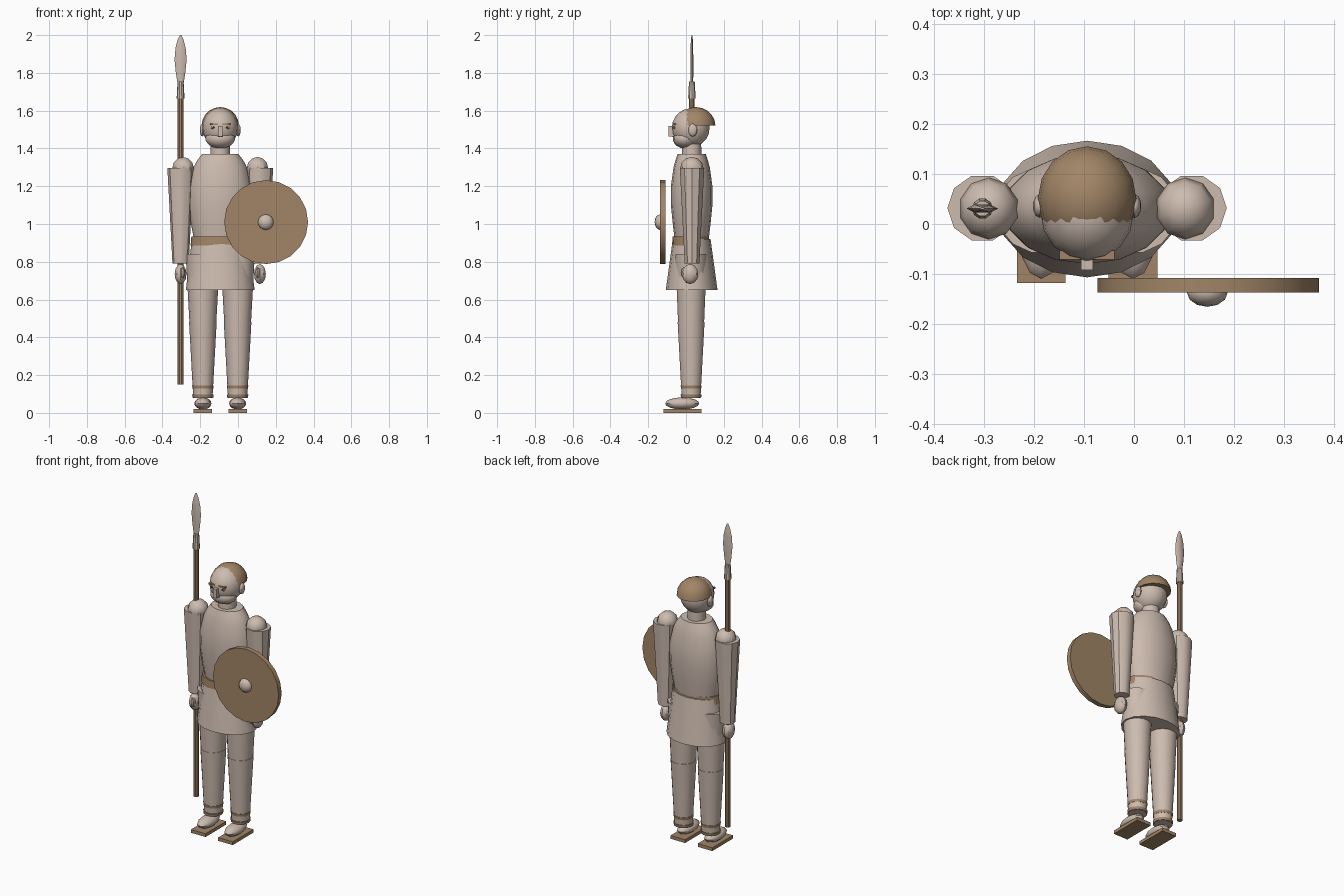
import bpy, bmesh
from math import pi, cos, sin, radians
from mathutils import Matrix, Vector

if "Cube" in bpy.data.objects:
    bpy.data.objects.remove(bpy.data.objects["Cube"])


def material(name, rgb):
    m = bpy.data.materials.new(name)
    m.use_nodes = True
    m.diffuse_color = (*rgb, 1)
    m.node_tree.nodes["Principled BSDF"].inputs["Base Color"].default_value = (*rgb, 1)
    return m


PALE = material("pale_clay", (0.61, 0.50, 0.43))
BROWN = material("warm_brown", (0.36, 0.235, 0.135))
DARK = material("dark_brown", (0.05, 0.035, 0.025))

CX, CY = -0.094, 0.03  # body axis


def finish(name, bm, mat, smooth=True):
    bmesh.ops.recalc_face_normals(bm, faces=bm.faces)
    me = bpy.data.meshes.new(name)
    bm.to_mesh(me)
    bm.free()
    me.materials.append(mat)
    ob = bpy.data.objects.new(name, me)
    bpy.context.collection.objects.link(ob)
    if smooth:
        bpy.ops.object.select_all(action='DESELECT')
        ob.select_set(True)
        bpy.context.view_layer.objects.active = ob
        bpy.ops.object.shade_smooth_by_angle(angle=radians(35))
    return ob


def loft(name, x, y, rings, mat, n=16):
    """Stack of elliptical rings (z, rx, ry), capped at both ends."""
    bm = bmesh.new()
    loops = [[bm.verts.new((x + rx * cos(2 * pi * i / n), y + ry * sin(2 * pi * i / n), z))
              for i in range(n)] for z, rx, ry in rings]
    for a, b in zip(loops, loops[1:]):
        for i in range(n):
            j = (i + 1) % n
            bm.faces.new((a[i], a[j], b[j], b[i]))
    bm.faces.new(loops[0])
    bm.faces.new(loops[-1])
    return finish(name, bm, mat)


def ball(name, loc, radii, mat, n=12, floor=None):
    """Ellipsoid, optionally cut flat below a height."""
    bm = bmesh.new()
    bmesh.ops.create_uvsphere(bm, u_segments=n, v_segments=max(6, n * 2 // 3), radius=1)
    bmesh.ops.transform(bm, verts=bm.verts, matrix=Matrix.Translation(loc) @ Matrix.Diagonal((*radii, 1)))
    if floor is not None:
        cut = bmesh.ops.bisect_plane(bm, geom=bm.verts[:] + bm.edges[:] + bm.faces[:],
                                     plane_co=(0, 0, floor), plane_no=(0, 0, 1), clear_inner=True)
        rim = [e for e in cut["geom_cut"] if isinstance(e, bmesh.types.BMEdge)]
        bmesh.ops.contextual_create(bm, geom=rim)
    return finish(name, bm, mat)


def box(name, loc, size, mat):
    bm = bmesh.new()
    bmesh.ops.create_cube(bm, size=1)
    bmesh.ops.transform(bm, verts=bm.verts, matrix=Matrix.Translation(loc) @ Matrix.Diagonal((*size, 1)))
    return finish(name, bm, mat, smooth=False)


# Trunk: tunic, belt, skirt, neck
loft("tunic", CX, CY, [(0.90, 0.135, 0.088), (1.0, 0.155, 0.10), (1.1, 0.168, 0.11),
                       (1.2, 0.166, 0.11), (1.3, 0.142, 0.096), (1.34, 0.12, 0.085),
                       (1.37, 0.096, 0.075)], PALE)
loft("belt", CX, 0.025, [(0.885, 0.157, 0.099), (0.935, 0.153, 0.096)], BROWN)
loft("skirt", CX, CY, [(0.65, 0.182, 0.137), (0.92, 0.15, 0.1)], PALE)
loft("neck", CX, CY, [(1.34, 0.053, 0.053), (1.43, 0.05, 0.05)], PALE, 12)

# Head and face
ball("head", (CX, 0.025, 1.509), (0.094, 0.1, 0.103), PALE, 16)
ball("hair", (CX, 0.051, 1.52), (0.099, 0.105, 0.099), BROWN, 16, floor=1.522)
ball("beard", (CX, -0.005, 1.452), (0.08, 0.065, 0.052), PALE, 14)
box("nose", (CX, -0.075, 1.49), (0.024, 0.034, 0.055), PALE)
box("mouth", (CX, -0.068, 1.463), (0.03, 0.008, 0.006), DARK)

for side, s in (("right", -1), ("left", 1)):
    ball(side + "_ear", (CX + s * 0.095, 0.036, 1.497), (0.014, 0.024, 0.034), PALE, 10)
    ball(side + "_eye", (CX + s * 0.036, -0.058, 1.51), (0.014, 0.01, 0.009), BROWN, 10)
    ball(side + "_pupil", (CX + s * 0.036, -0.066, 1.51), (0.006, 0.005, 0.006), DARK, 8)
    box(side + "_brow", (CX + s * 0.034, -0.062, 1.528), (0.042, 0.018, 0.009), BROWN)

    # Arms
    ax = CX + s * 0.21
    ball(side + "_shoulder", (CX + s * 0.197, 0.031, 1.295), (0.06, 0.062, 0.06), PALE, 10)
    loft(side + "_sleeve", ax, 0.032, [(0.79, 0.043, 0.041), (1.296, 0.07, 0.068)], PALE, 10)
    ball(side + "_hand", (ax, 0.022, 0.735), (0.033, 0.043, 0.053), PALE, 10)
    ball(side + "_thumb", (ax - s * 0.012, -0.014, 0.742), (0.012, 0.014, 0.028), PALE, 8)

    # Legs and sandals
    lx = CX + s * 0.092
    loft(side + "_thigh", lx, 0.027, [(0.46, 0.07, 0.07), (0.84, 0.091, 0.086)], PALE, 14)
    loft(side + "_shin", lx, 0.027, [(0.08, 0.051, 0.051), (0.48, 0.073, 0.073)], PALE, 14)
    for i, z in enumerate((0.09, 0.138)):
        loft(f"{side}_ankle_strap_{i + 1}", lx, 0.027,
             [(z - 0.008, 0.055, 0.055), (z + 0.008, 0.057, 0.057)], BROWN, 14)
    ball(side + "_foot", (lx, -0.02, 0.05), (0.045, 0.09, 0.032), PALE, 12)
    box(side + "_sole", (lx, -0.018, 0.01), (0.098, 0.2, 0.02), BROWN)

# Spear
SX = -0.304
loft("spear_shaft", SX, 0.031, [(0.15, 0.016, 0.016), (1.68, 0.016, 0.016)], BROWN, 10)
loft("spear_socket", SX, 0.031, [(1.665, 0.021, 0.021), (1.755, 0.016, 0.016)], PALE, 10)
loft("spear_blade", SX, 0.031, [(1.75, 0.017, 0.008), (1.8, 0.025, 0.009), (1.87, 0.032, 0.009),
                                (1.93, 0.027, 0.008), (1.975, 0.016, 0.006), (2.0, 0.004, 0.002)], PALE, 6)

# Shield: flat disc facing forward with a central boss
bm = bmesh.new()
bmesh.ops.create_cone(bm, cap_ends=True, segments=20, radius1=0.222, radius2=0.222, depth=0.029)
bmesh.ops.transform(bm, verts=bm.verts,
                    matrix=Matrix.Translation((0.149, -0.1225, 1.01)) @ Matrix.Rotation(pi / 2, 4, 'X'))
finish("shield", bm, BROWN)
ball("shield_boss", (0.147, -0.137, 1.01), (0.041, 0.029, 0.041), PALE, 12)
